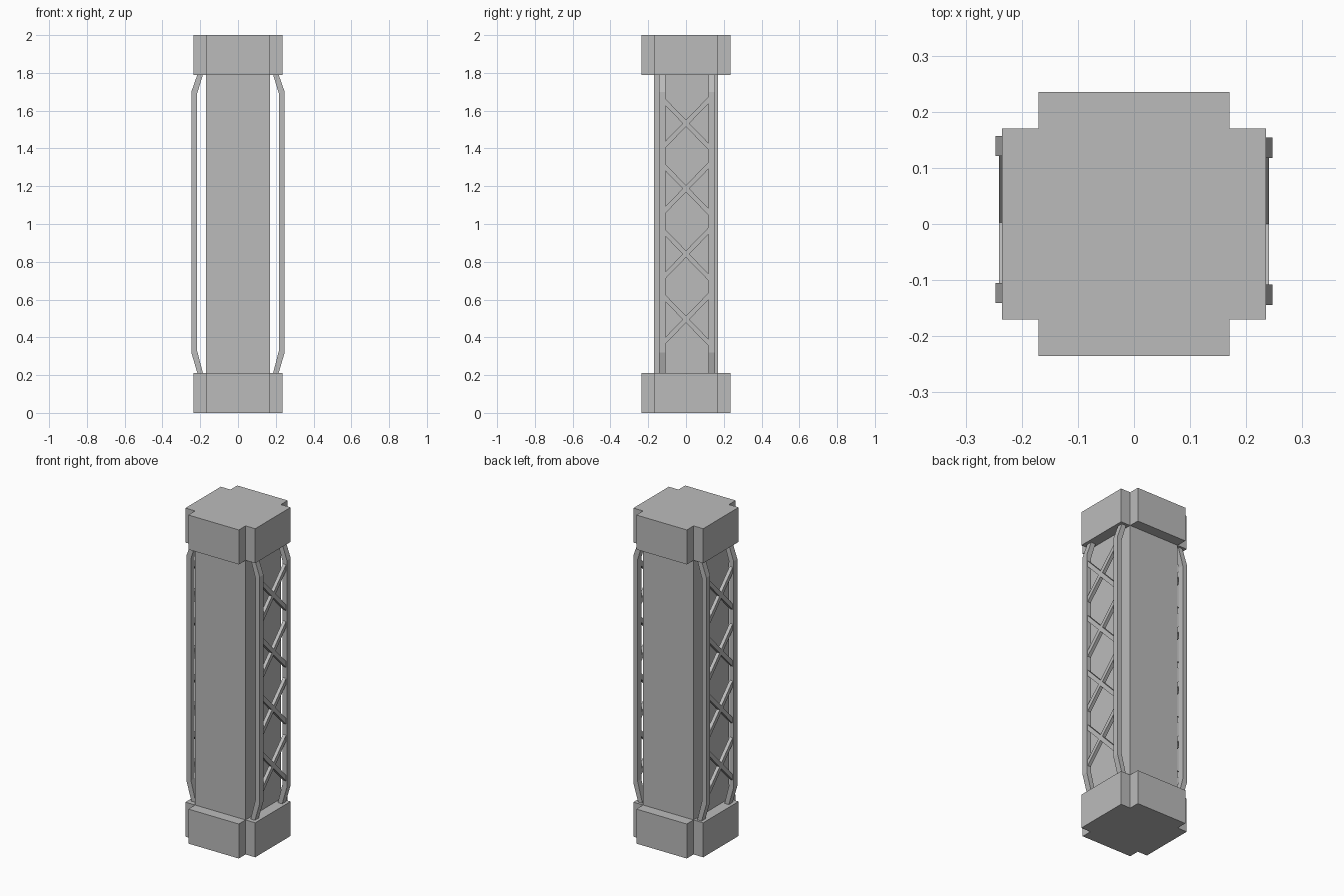
import bpy
from mathutils import Vector

if "Cube" in bpy.data.objects:
    bpy.data.objects.remove(bpy.data.objects["Cube"], do_unlink=True)

GREY = (0.5, 0.5, 0.5, 1)
grey = bpy.data.materials.new("plain_grey")
grey.use_nodes = True
grey.diffuse_color = GREY
grey.node_tree.nodes["Principled BSDF"].inputs["Base Color"].default_value = GREY


def prism(name, outline, depth):
    """Extrude a closed outline of 3D points along the depth vector."""
    n = len(outline)
    base = [Vector(p) for p in outline]
    verts = base + [p + Vector(depth) for p in base]
    faces = [tuple(range(n))[::-1], tuple(range(n, 2 * n))]
    faces += [(i, (i + 1) % n, n + (i + 1) % n, n + i) for i in range(n)]
    # Keep normals outward whichever way the outline runs
    area = sum((base[i].cross(base[(i + 1) % n]) for i in range(n)), Vector())
    if area.dot(Vector(depth)) < 0:
        faces = [f[::-1] for f in faces]
    mesh = bpy.data.meshes.new(name)
    mesh.from_pydata(verts, [], faces)
    mesh.materials.append(grey)
    obj = bpy.data.objects.new(name, mesh)
    bpy.context.collection.objects.link(obj)
    return obj


CORE, CAP, CAP_H, TOP = 0.17, 0.235, 0.21, 2.0

# Square core column
prism("core_column", [(-CORE, -CORE, CAP_H), (CORE, -CORE, CAP_H),
                      (CORE, CORE, CAP_H), (-CORE, CORE, CAP_H)],
      (0, 0, TOP - 2 * CAP_H))

# Notched end caps
quarter = [(CAP, -CORE), (CAP, CORE), (CORE, CORE)]
plus = []
for _ in range(4):
    plus += quarter
    quarter = [(-y, x) for x, y in quarter]
for name, z in (("bottom_cap", 0), ("top_cap", TOP - CAP_H)):
    prism(name, [(x, y, z) for x, y in plus], (0, 0, CAP_H))

# Bent rails and cross braces on both sides
outer = [(0.212, 0.20), (0.247, 0.32), (0.247, 1.70), (0.212, 1.80)]
inner = [(0.183, 1.80), (0.218, 1.685), (0.218, 0.335), (0.183, 0.20)]
for side, s, shift in (("left", 1, 0), ("right", -1, 0.003)):
    for end, y in (("front", -0.144), ("back", 0.118)):
        prism(f"{side}_{end}_rail",
              [(s * x, y + shift, z) for x, z in outer + inner], (0, 0.036, 0))
    for i in range(4):
        mid = 0.495 + 0.346 * i
        for name, slope in (("rising", 1), ("falling", -1)):
            ends = [(y + shift, mid + slope * y * 1.03) for y in (-0.12, 0.13)]
            (y0, z0), (y1, z1) = ends
            h = 0.018
            prism(f"{side}_{name}_brace_{i + 1}",
                  [(s * 0.22, y0, z0 - h), (s * 0.22, y1, z1 - h),
                   (s * 0.22, y1, z1 + h), (s * 0.22, y0, z0 + h)],
                  (s * 0.021, 0, 0))
